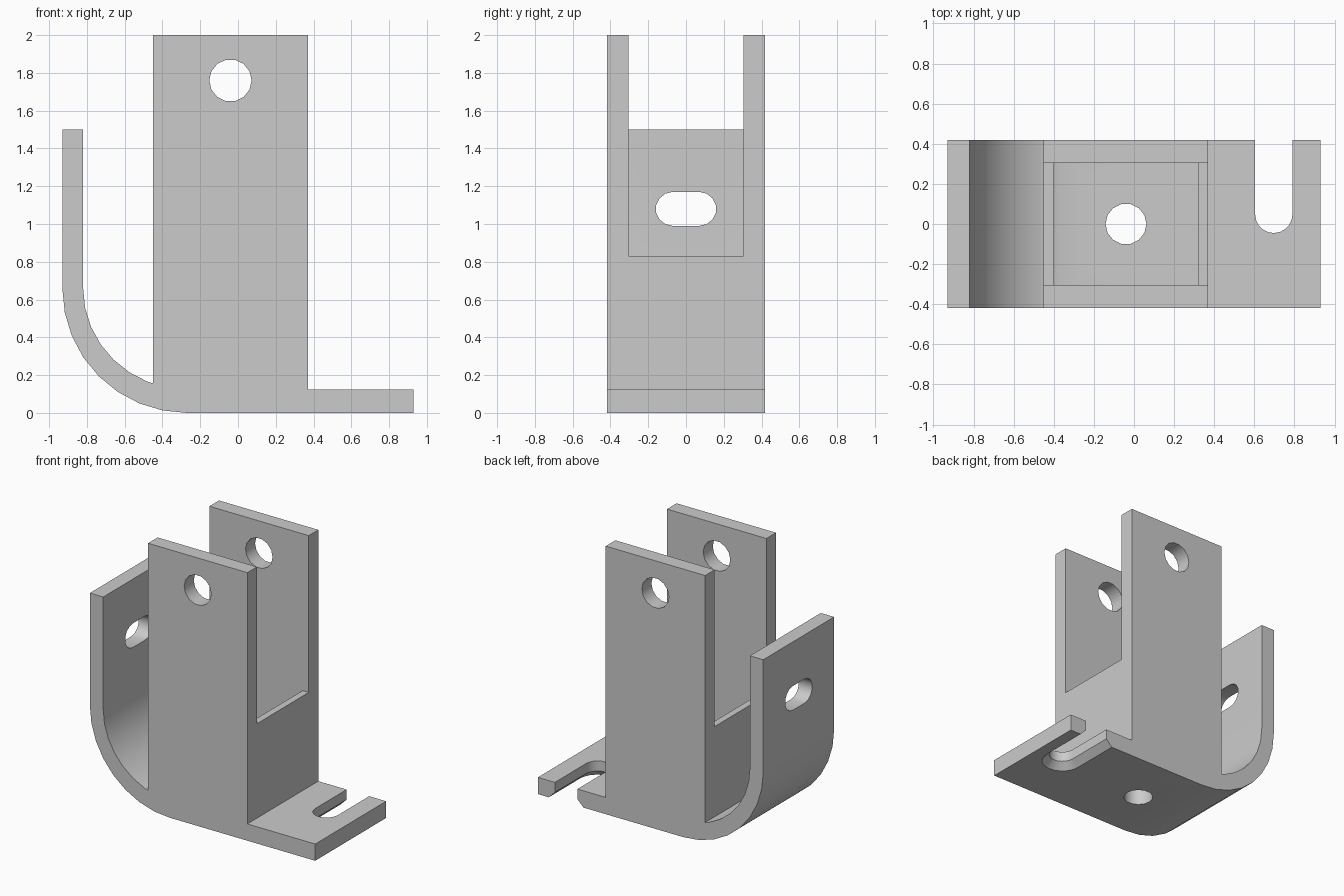
import bpy, bmesh
from math import sin, cos, pi, radians

cube = bpy.data.objects.get("Cube")
if cube:
    bpy.data.objects.remove(cube, do_unlink=True)

steel = bpy.data.materials.new("grey metal")
steel.use_nodes = True
GREY = (0.6, 0.6, 0.6, 1)
steel.diffuse_color = GREY
steel.node_tree.nodes["Principled BSDF"].inputs["Base Color"].default_value = GREY


def loft(name, rings):
    """Closed solid through a list of matching rings."""
    bm = bmesh.new()
    loops = [[bm.verts.new(p) for p in ring] for ring in rings]
    n = len(loops[0])
    for a, b in zip(loops, loops[1:]):
        for i in range(n):
            j = (i + 1) % n
            bm.faces.new((a[i], a[j], b[j], b[i]))
    bm.faces.new(loops[0])
    bm.faces.new(loops[-1])
    bmesh.ops.recalc_face_normals(bm, faces=bm.faces)
    mesh = bpy.data.meshes.new(name)
    bm.to_mesh(mesh)
    bm.free()
    mesh.materials.append(steel)
    obj = bpy.data.objects.new(name, mesh)
    bpy.context.collection.objects.link(obj)
    return obj


def prism(name, outline, axis, lo, hi):
    """Extrude a 2D outline along the x, y or z axis."""
    def place(p, d):
        v = list(p)
        v.insert("xyz".index(axis), d)
        return v
    return loft(name, [[place(p, d) for p in outline] for d in (lo, hi)])


def arc(cx, cy, rx, ry, start, end, steps):
    return [(cx + rx * cos(start + (end - start) * i / steps),
             cy + ry * sin(start + (end - start) * i / steps)) for i in range(steps + 1)]


def rect(x0, x1, y0, y1):
    return [(x0, y0), (x1, y0), (x1, y1), (x0, y1)]


def combine(target, tool, operation):
    mod = target.modifiers.new("join", 'BOOLEAN')
    mod.operation = operation
    mod.solver = 'EXACT'
    mod.object = tool
    bpy.context.view_layer.objects.active = target
    bpy.ops.object.modifier_apply(modifier=mod.name)
    bpy.data.objects.remove(tool, do_unlink=True)


HALF = 0.418      # half depth
INNER = 0.305     # inner side of the upright plates
FLOOR = 0.125
LEFT, RIGHT = -0.45, 0.37

# Base strip that bends up into the hook
outer = arc(-0.27, 0.66, 0.66, 0.66, pi, 1.5 * pi, 8)
inner = arc(-0.27, 0.66, 0.55, 0.66 - FLOOR, 1.5 * pi, pi, 8)
profile = [(-0.93, 1.5)] + outer + [(0.93, 0), (0.93, FLOOR)] + inner + [(-0.82, 1.5)]
bracket = prism("bracket", profile, "y", -HALF, HALF)

# Two tall upright plates
for y0, y1 in ((-HALF, -INNER), (INNER, HALF)):
    plate = prism("upright_plate", rect(LEFT, RIGHT, 0.06, 2), "y", y0, y1)
    combine(bracket, plate, 'UNION')

# Thin end walls that close the lower pocket
for x0, x1 in ((LEFT, LEFT + 0.05), (RIGHT - 0.05, RIGHT)):
    wall = prism("end_wall", rect(-INNER - 0.05, INNER + 0.05, 0.06, 0.83), "x", x0, x1)
    combine(bracket, wall, 'UNION')

# Round holes through the uprights and the floor
pin = prism("pin_hole", arc(-0.04, 1.76, 0.112, 0.112, 0, 2 * pi, 14)[:-1], "y", -1, 1)
combine(bracket, pin, 'DIFFERENCE')
drain = prism("floor_hole", arc(-0.04, 0, 0.102, 0.102, 0, 2 * pi, 14)[:-1], "z", -0.2, 0.3)
combine(bracket, drain, 'DIFFERENCE')

# Oblong hole in the hook
oblong = arc(0.07, 1.08, 0.09, 0.09, -pi / 2, pi / 2, 7) + arc(-0.07, 1.08, 0.09, 0.09, pi / 2, 1.5 * pi, 7)
combine(bracket, prism("hook_hole", oblong, "x", -1.1, -0.7), 'DIFFERENCE')


# Open slot in the foot, countersunk underneath
def slot_ring(r, z):
    outline = arc(0.697, 0.048, r, r, pi, 2 * pi, 10) + [(0.697 + r, 0.6), (0.697 - r, 0.6)]
    return [(x, y, z) for x, y in outline]


slot = loft("foot_slot", [slot_ring(0.193, -0.05), slot_ring(0.093, 0.05), slot_ring(0.093, 0.3)])
combine(bracket, slot, 'DIFFERENCE')

# Smooth curved faces, keep hard edges
bpy.ops.object.select_all(action='DESELECT')
bracket.select_set(True)
bpy.context.view_layer.objects.active = bracket
bpy.ops.object.shade_smooth_by_angle(angle=radians(32))
